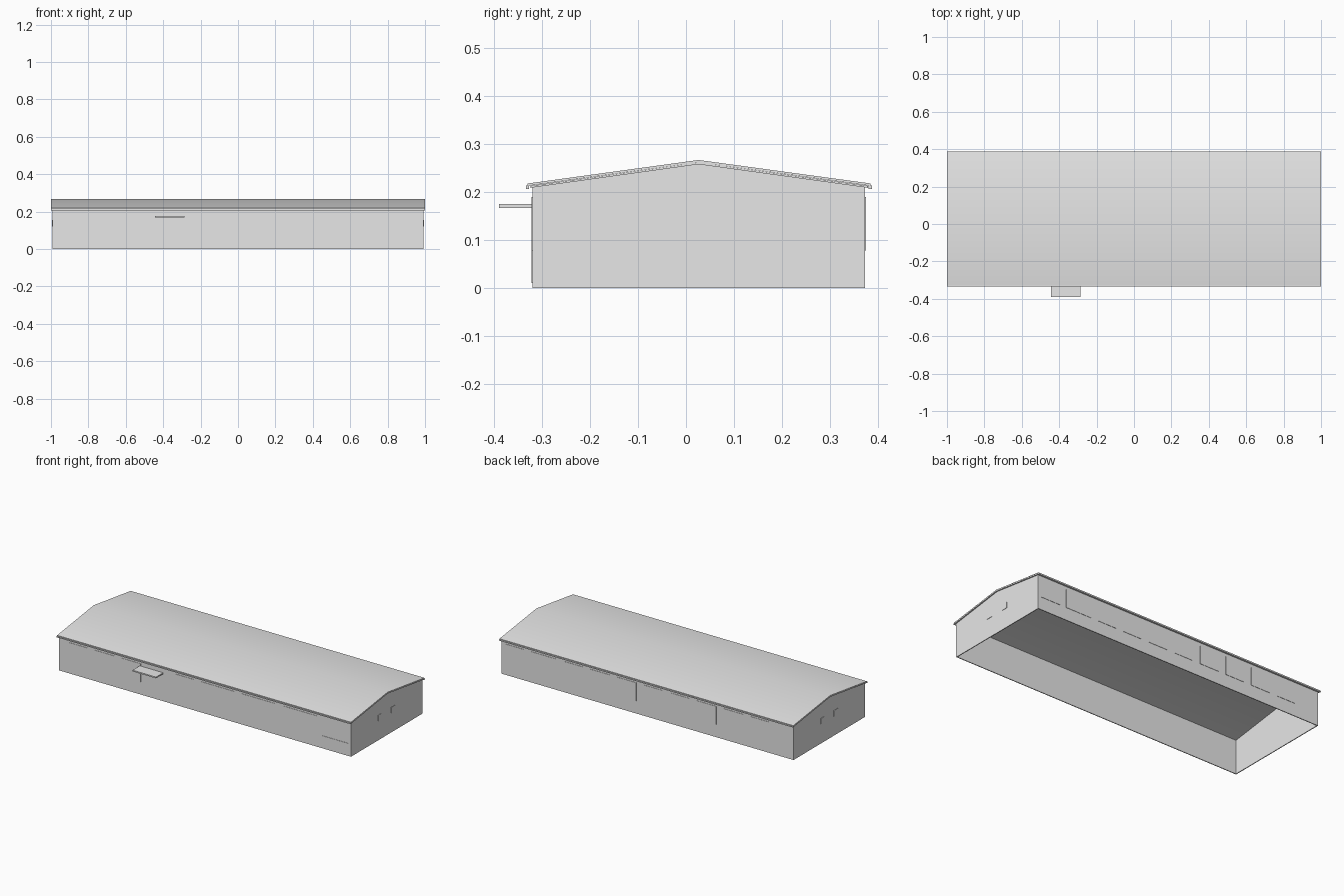
import bpy, bmesh, math

cube = bpy.data.objects.get("Cube")
if cube:
    bpy.data.objects.remove(cube, do_unlink=True)

GREY = (0.8, 0.8, 0.8, 1)
mat = bpy.data.materials.new("light_grey")
mat.use_nodes = True
mat.diffuse_color = GREY
mat.node_tree.nodes["Principled BSDF"].inputs["Base Color"].default_value = GREY

FRONT, BACK, RIDGE = -0.32, 0.373, 0.026
HALF = 0.993           # half length of the walls
EAVE, PEAK = 0.212, 0.26
T = 0.005              # wall thickness
PLATE = 0.002          # relief of windows and doors


def prism(name, profile, x0, x1, smooth=False):
    """Extrude a (y, z) profile along x."""
    bm = bmesh.new()
    ends = [[bm.verts.new((x, y, z)) for y, z in profile] for x in (x0, x1)]
    bm.faces.new(ends[0])
    bm.faces.new(ends[1])
    n = len(profile)
    for i in range(n):
        j = (i + 1) % n
        bm.faces.new((ends[0][i], ends[0][j], ends[1][j], ends[1][i]))
    bmesh.ops.recalc_face_normals(bm, faces=bm.faces)
    mesh = bpy.data.meshes.new(name)
    bm.to_mesh(mesh)
    bm.free()
    mesh.materials.append(mat)
    obj = bpy.data.objects.new(name, mesh)
    bpy.context.collection.objects.link(obj)
    if smooth:
        bpy.ops.object.select_all(action='DESELECT')
        obj.select_set(True)
        bpy.context.view_layer.objects.active = obj
        bpy.ops.object.shade_smooth_by_angle(angle=math.radians(30))
    return obj


def box(name, x0, x1, y0, y1, z0, z1):
    return prism(name, [(y0, z0), (y1, z0), (y1, z1), (y0, z1)], x0, x1)


def roof_layer(name, y0, y1, eave, peak, thick):
    prism(name, [(y0, eave), (RIDGE, peak), (y1, eave),
                 (y1, eave - thick), (RIDGE, peak - thick), (y0, eave - thick)],
          -1, 1, smooth=True)


# Walls, open underneath
box("front_wall", -HALF, HALF, FRONT, FRONT + T, 0, EAVE)
box("back_wall", -HALF, HALF, BACK - T, BACK, 0, EAVE)
gable = [(FRONT, 0), (BACK, 0), (BACK, EAVE), (RIDGE, PEAK), (FRONT, EAVE)]
for side, s in (("left", 1), ("right", -1)):
    prism(side + "_gable_wall", gable, s * (HALF - T), s * HALF)
    # Small gable windows
    for i, off in enumerate((-0.063, 0.063)):
        y = RIDGE + off
        box(f"{side}_gable_window_{i}", s * HALF, s * (HALF + PLATE),
            y - 0.02, y + 0.02, 0.12, 0.155)

# Roof: lower deck and upper sheet
roof_layer("roof_deck", FRONT - 0.004, BACK + 0.006, 0.213, 0.262, 0.004)
roof_layer("roof_sheet", FRONT - 0.01, BACK + 0.012, 0.218, 0.267, 0.005)

# Gutters under both eaves
box("front_gutter", -1, 1, -0.334, -0.327, 0.207, 0.214)
box("back_gutter", -1, 1, 0.381, 0.388, 0.207, 0.214)

# Entrance canopy
box("entrance_canopy", -0.445, -0.285, -0.39, FRONT, 0.167, 0.175)


def front_plate(name, x0, x1, z0=0.078, z1=0.19):
    box(name, x0, x1, FRONT - PLATE, FRONT, z0, z1)


def back_plate(name, x0, x1, z0=0.078, z1=0.19):
    box(name, x0, x1, BACK, BACK + PLATE, z0, z1)


# Front windows, entrance and lower door panel
PITCH, WIDTH = 0.1815, 0.13
for i in (0, 1, 2, 4):
    x = -0.93 + i * PITCH
    front_plate(f"front_window_{i}", x, x + WIDTH)
front_plate("entrance_door", -0.43, -0.29, 0.03, 0.16)
for i in range(3):
    x = -0.03 + i * 0.28
    front_plate(f"front_wide_window_{i}", x, x + 0.23)
front_plate("front_low_panel", 0.793, 0.976, 0.01, 0.078)

# Back windows
for i in range(8):
    x = 0.57 - i * PITCH
    back_plate(f"back_window_{i}", x - WIDTH, x)
back_plate("back_wide_window", 0.62, 0.795)
back_plate("back_end_window", 0.84, 0.97)
